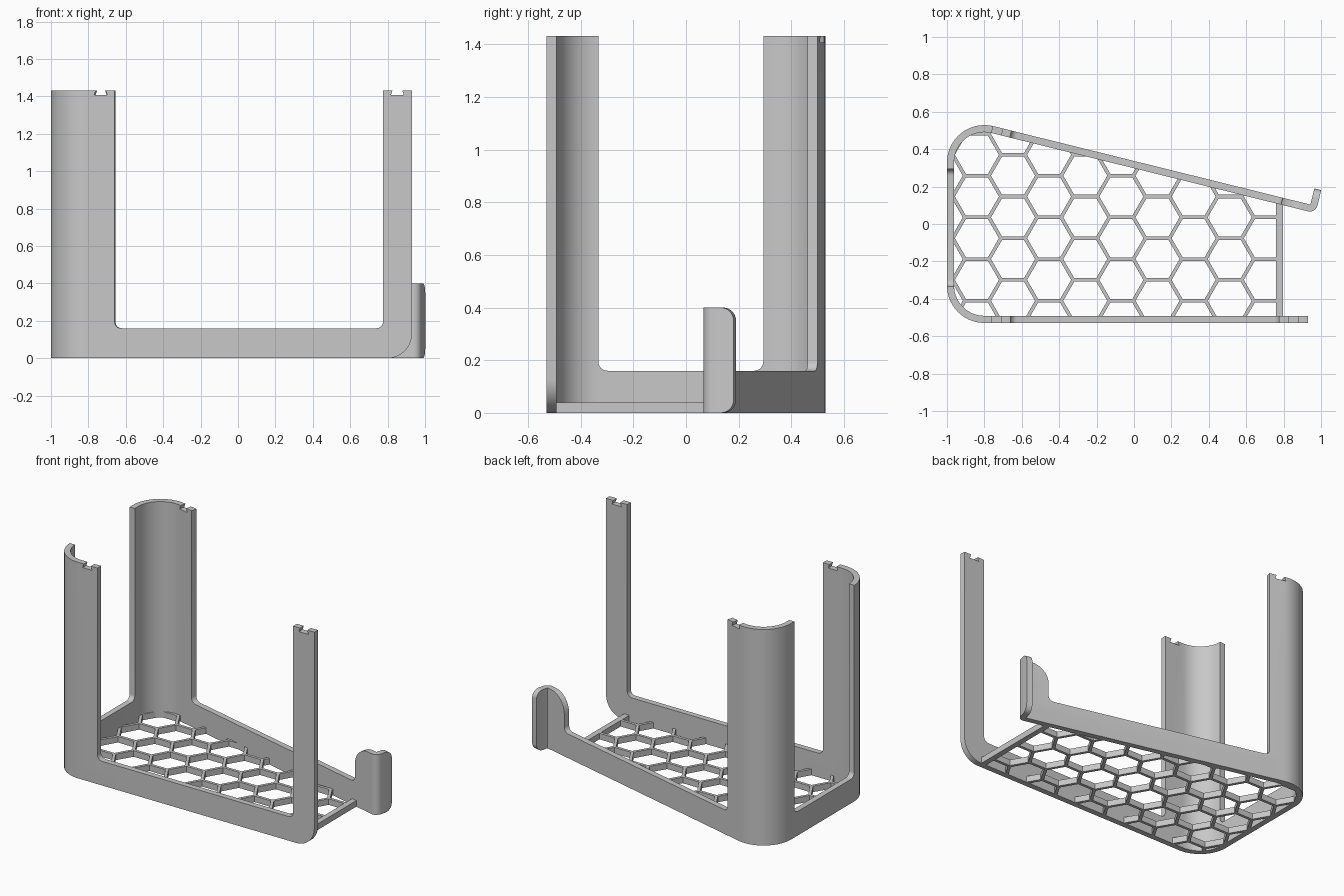
import bpy, bmesh, math
from mathutils import Vector

if "Cube" in bpy.data.objects:
    bpy.data.objects.remove(bpy.data.objects["Cube"])

TH = 0.038          # wall thickness
TILT = math.radians(13.9)

grey = bpy.data.materials.new("light_grey")
grey.diffuse_color = (0.58, 0.58, 0.58, 1)
grey.use_nodes = True
grey.node_tree.nodes["Principled BSDF"].inputs["Base Color"].default_value = grey.diffuse_color

# Plan path of the wall centreline: (arc length, turn angle), left turns positive
SEGS = [(1.73, 0), (0.181 * math.pi / 2, -math.pi / 2), (0.658, 0),
        (0.181 * (math.pi / 2 + TILT), -(math.pi / 2 + TILT)),
        (1.743, 0), (0.022 * math.pi / 2, math.pi / 2), (0.086, 0)]


def along(s, side=0.0):
    """Plan point at distance s along the wall, shifted sideways (left is outside)."""
    p, h = Vector((0.93, -0.51)), math.pi
    for i, (length, turn) in enumerate(SEGS):
        d = s if i == len(SEGS) - 1 else min(s, length)
        if turn:
            k = turn / length
            a = h + k * d
            p = p + Vector((math.sin(a) - math.sin(h), math.cos(h) - math.cos(a))) / k
            h = a
        else:
            p = p + Vector((math.cos(h), math.sin(h))) * d
        s -= d
        if s <= 1e-9:
            break
    return p + Vector((-math.sin(h), math.cos(h))) * side


def bend_stations():
    out, s = [], 0.0
    for length, turn in SEGS:
        if turn:
            n = 14 if length > 0.1 else 6
            out += [s + length * i / n for i in range(n + 1)]
        s += length
    return out


def rounded(corners, steps=6):
    """2D outline with each right-angle corner (x, y, radius) rounded."""
    pts = []
    for i, (x, y, r) in enumerate(corners):
        c = Vector((x, y))
        if r == 0:
            pts.append(c)
            continue
        a = (Vector(corners[i - 1][:2]) - c).normalized()
        b = (Vector(corners[(i + 1) % len(corners)][:2]) - c).normalized()
        o = c + (a + b) * r
        for j in range(steps + 1):
            t = j / steps * math.pi / 2
            pts.append(o - b * r * math.cos(t) - a * r * math.sin(t))
    return pts


def finish(bm, name):
    bmesh.ops.recalc_face_normals(bm, faces=bm.faces)
    me = bpy.data.meshes.new(name)
    bm.to_mesh(me)
    bm.free()
    me.materials.append(grey)
    ob = bpy.data.objects.new(name, me)
    bpy.context.collection.objects.link(ob)
    return ob


def add_prism(bm, pts, z0, z1):
    lo = [bm.verts.new((p[0], p[1], z0)) for p in pts]
    hi = [bm.verts.new((p[0], p[1], z1)) for p in pts]
    bm.faces.new(lo[::-1])
    bm.faces.new(hi)
    for i in range(len(pts)):
        j = (i + 1) % len(pts)
        bm.faces.new((lo[i], lo[j], hi[j], hi[i]))


# Unrolled wall outline: posts, low rail, dovetail notches and hook tab
TOP, LOW, F = 1.432, 0.16, 0.035


def notch(s):
    return [(s - 0.026, TOP, 0), (s - 0.035, TOP - 0.026, 0),
            (s + 0.035, TOP - 0.026, 0), (s + 0.026, TOP, 0)]


outline = ([(0, 0, 0.13), (0, TOP, 0)] + notch(0.078) +
           [(0.155, TOP, 0), (0.155, LOW, F), (1.59, LOW, F), (1.59, TOP, 0)] +
           notch(1.664) +
           [(2.01, TOP, 0), (2.01, LOW, F), (2.637, LOW, F), (2.637, TOP, 0)] +
           notch(3.026) +
           [(3.1, TOP, 0), (3.1, LOW, F), (4.593, LOW, F),
            (4.593, 0.4, 0.12), (4.864, 0.4, 0.05), (4.864, 0, 0.05)])

# Side wall: flat sheet cut at the bends, thickened, then bent along the path
bm = bmesh.new()
sheet = bm.faces.new([bm.verts.new((p.x, -TH / 2, p.y)) for p in rounded(outline, 8)])
sheet.normal_update()
bmesh.ops.triangulate(bm, faces=[sheet], ngon_method='EAR_CLIP')
for s in bend_stations():
    bmesh.ops.bisect_plane(bm, geom=bm.verts[:] + bm.edges[:] + bm.faces[:], dist=1e-5,
                           plane_co=(s, 0, 0), plane_no=(1, 0, 0))
rim = [e for e in bm.edges if e.is_boundary]
back = bmesh.ops.duplicate(bm, geom=bm.verts[:] + bm.edges[:] + bm.faces[:])
twin = back["vert_map"]
for v in [g for g in back["geom"] if isinstance(g, bmesh.types.BMVert)]:
    v.co.y = TH / 2
for e in rim:
    a, b = e.verts
    bm.faces.new((a, b, twin[b], twin[a]))
for v in bm.verts:
    p = along(v.co.x, v.co.y)
    v.co = (p.x, p.y, v.co.z)
wall = finish(bm, "side_wall")

# Honeycomb floor: slab inside the wall with hexagonal openings
FLOOR = 0.04
S0, S1 = 0.15, 4.583
stations = [S0] + [s for s in bend_stations() if S0 < s < S1] + [S1]
bm = bmesh.new()
add_prism(bm, [along(s, -TH / 2 + 0.004) for s in stations], 0, FLOOR)
floor = finish(bm, "honeycomb_floor")

PITCH = 0.223
R = PITCH / math.sqrt(3)
bm = bmesh.new()
for col in range(-1, 10):
    cx = -0.84 + 1.5 * R * col
    for row in range(-4, 4):
        cy = 0.147 + PITCH * (row + (0.5 if col % 2 else 0))
        add_prism(bm, [(cx + (R - 0.011) * math.cos(a * math.pi / 3),
                        cy + (R - 0.011) * math.sin(a * math.pi / 3)) for a in range(6)],
                  -0.1, 0.1)
cutter = finish(bm, "hexagon_cutter")
cutter.hide_render = True
mod = floor.modifiers.new("openings", 'BOOLEAN')
mod.operation, mod.solver, mod.object = 'DIFFERENCE', 'EXACT', cutter
bpy.context.view_layer.objects.active = floor
bpy.ops.object.modifier_apply(modifier=mod.name)
bpy.data.objects.remove(cutter)

# Cross bar closing the open end of the floor
bm = bmesh.new()
add_prism(bm, [(0.76, -0.5), (0.797, -0.5), (0.797, 0.126), (0.76, 0.135)], 0, FLOOR)
finish(bm, "cross_bar")

# Smooth the bends, keep edges crisp
bpy.ops.object.select_all(action='DESELECT')
wall.select_set(True)
bpy.context.view_layer.objects.active = wall
bpy.ops.object.shade_smooth_by_angle(angle=math.radians(30))
